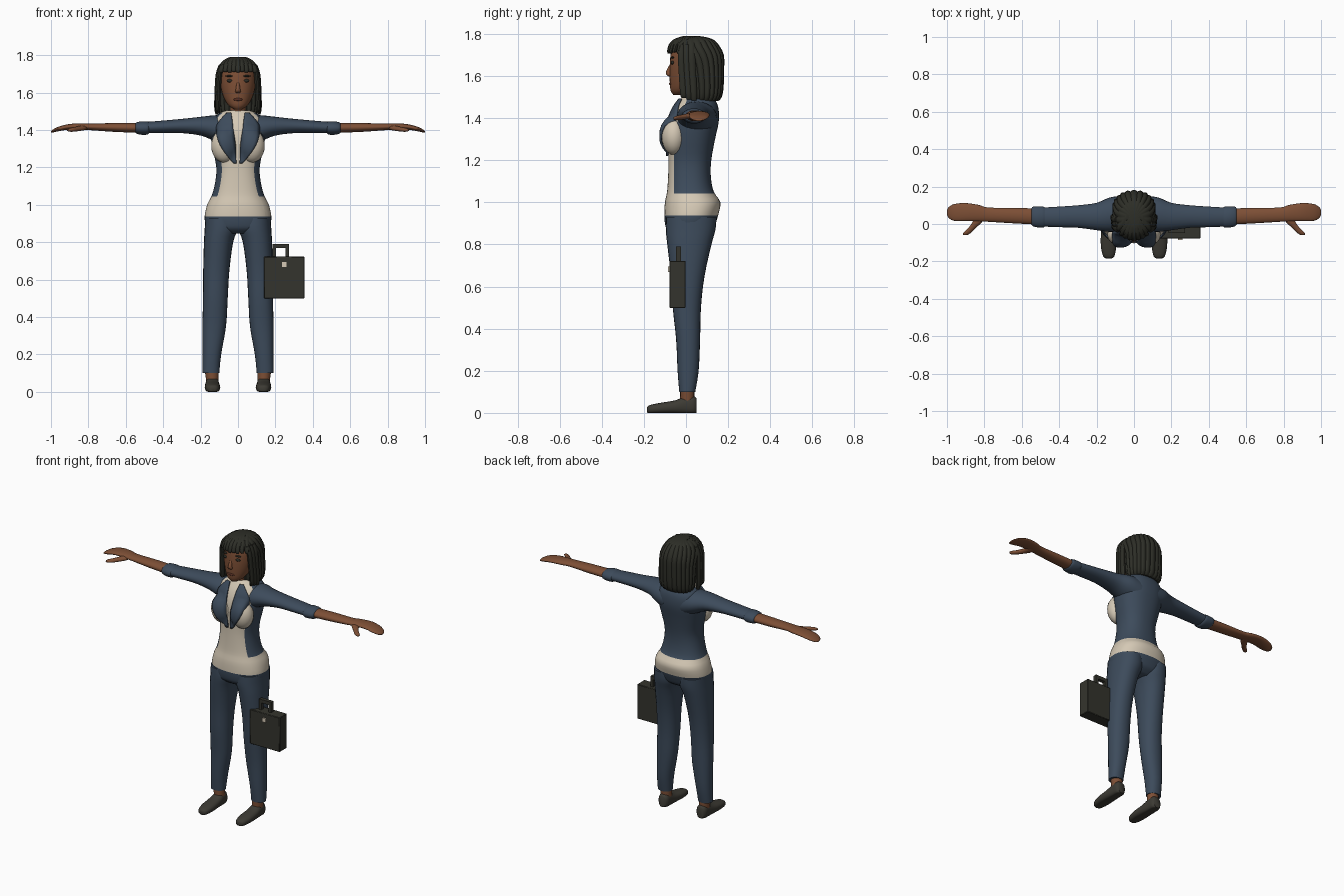
import bpy, bmesh, math
from mathutils import Vector
from mathutils.bvhtree import BVHTree

if "Cube" in bpy.data.objects:
    bpy.data.objects.remove(bpy.data.objects["Cube"])


def material(name, rgb):
    m = bpy.data.materials.new(name)
    m.diffuse_color = (*rgb, 1)
    m.use_nodes = True
    m.node_tree.nodes["Principled BSDF"].inputs["Base Color"].default_value = m.diffuse_color
    return m


SKIN = material("brown skin", (0.205, 0.078, 0.036))
BLUE = material("navy cloth", (0.046, 0.070, 0.105))
CREAM = material("cream cloth", (0.66, 0.58, 0.46))
HAIR = material("black hair", (0.026, 0.027, 0.020))
DARK = material("dark leather", (0.034, 0.034, 0.026))
SHOE = material("shoe leather", (0.046, 0.043, 0.034))
LIP = material("dark lips", (0.10, 0.030, 0.018))


def finish(name, bm, mats, angle=40):
    bmesh.ops.recalc_face_normals(bm, faces=bm.faces)
    me = bpy.data.meshes.new(name)
    bm.to_mesh(me)
    bm.free()
    for m in mats:
        me.materials.append(m)
    ob = bpy.data.objects.new(name, me)
    bpy.context.collection.objects.link(ob)
    bpy.ops.object.select_all(action='DESELECT')
    ob.select_set(True)
    bpy.context.view_layer.objects.active = ob
    bpy.ops.object.shade_smooth_by_angle(angle=math.radians(angle))
    return ob


def spline(rows, k):
    """Catmull-Rom interpolation of section rows."""
    out = []
    for i in range(len(rows) - 1):
        p = [rows[max(0, min(len(rows) - 1, i + j))] for j in (-1, 0, 1, 2)]
        for s in range(k):
            t = s / k
            out.append([b + 0.5 * t * (c - a + t * (2*a - 5*b + 4*c - d + t * (3*(b - c) + d - a)))
                        for a, b, c, d in zip(*p)])
    return out + [list(rows[-1])]


def loft(axis, rows, n=24, k=3, power=2.0, flutes=0, sx=1, floor=None):
    """Rows are (position on axis, centre u, centre v, radius u, radius v)."""
    bm = bmesh.new()
    rings = []
    for pos, cu, cv, ru, rv in spline(rows, k):
        ring = []
        for i in range(n):
            a = 2 * math.pi * i / n
            c, s = math.cos(a), math.sin(a)
            f = 1 + (0.07 * abs(math.sin(a * flutes / 2)) if flutes else 0)
            u = cu + f * ru * math.copysign(abs(c) ** (2 / power), c)
            v = cv + f * rv * math.copysign(abs(s) ** (2 / power), s)
            co = {'x': (pos, u, v), 'y': (u, pos, v), 'z': (u, v, pos)}[axis]
            z = co[2] if floor is None else max(co[2], floor)
            ring.append(bm.verts.new((co[0] * sx, co[1], z)))
        rings.append(ring)
    for r, q in zip(rings, rings[1:]):
        for i in range(n):
            bm.faces.new((r[i], r[(i + 1) % n], q[(i + 1) % n], q[i]))
    bm.faces.new(rings[0])
    bm.faces.new(rings[-1])
    return bm


def depth_rows(rows):
    """(z, half width, front y, back y) to loft rows."""
    return [(z, 0, (f + b) / 2, w, (b - f) / 2) for z, w, f, b in rows]


def ellipsoid(name, centre, radii, mat, seg=16):
    bm = bmesh.new()
    bmesh.ops.create_uvsphere(bm, u_segments=seg, v_segments=seg // 2, radius=1)
    bmesh.ops.scale(bm, vec=radii, verts=bm.verts)
    bmesh.ops.translate(bm, vec=centre, verts=bm.verts)
    return finish(name, bm, [mat], 80)


def box(name, lo, hi, mat, bevel=0.0):
    bm = bmesh.new()
    bmesh.ops.create_cube(bm, size=1)
    for v in bm.verts:
        v.co = [(l + h) / 2 + c * (h - l) for l, h, c in zip(lo, hi, v.co)]
    if bevel:
        bmesh.ops.bevel(bm, geom=bm.edges[:], offset=bevel, segments=1, affect='EDGES')
    return finish(name, bm, [mat])


# Torso: trouser top, shirt and jacket, cut along the cloth edges
bm = loft('z', depth_rows([
    (0.845, .12, -.06, .09), (0.87, .165, -.09, .125), (0.90, .175, -.10, .14),
    (0.94, .178, -.103, .153), (1.0, .165, -.10, .163), (1.05, .14, -.09, .132),
    (1.12, .122, -.085, .118), (1.2, .116, -.083, .12), (1.3, .135, -.085, .138),
    (1.38, .148, -.08, .155), (1.44, .142, -.06, .155), (1.48, .112, -.035, .142),
    (1.505, .065, -.015, .115)]), n=48, power=2.3)
cuts = [((0, 0, .937), (0, 0, 1)), ((0, 0, 1.043), (0, 0, 1)), ((0, 0, 1.49), (0, 0, 1)),
        ((0, -.056, 1.35), (0, 1, 0)), ((0, -.056, 1.35), (0, 1, -.45))]
for co, no in cuts:
    bmesh.ops.bisect_plane(bm, geom=bm.verts[:] + bm.edges[:] + bm.faces[:], plane_co=co, plane_no=no)
for f in bm.faces:
    c = f.calc_center_median()
    jacket = 1.043 < c.z < 1.49 and c.y > -.056 + max(0, c.z - 1.35) * .45
    f.material_index = 0 if c.z < .937 or jacket else 1
bm.normal_update()
trees = [BVHTree.FromBMesh(bm)]
finish("torso", bm, [BLUE, CREAM])

for side, sx in (("left", 1), ("right", -1)):
    # Bust
    bust = ellipsoid(side + "_bust", (.073 * sx, -.058, 1.315), (.07, .058, .09), CREAM, 24)
    tree_bm = bmesh.new()
    tree_bm.from_mesh(bust.data)
    trees.append(BVHTree.FromBMesh(tree_bm))
    tree_bm.free()

    # Lapel draped over shirt and bust
    bm = bmesh.new()
    grid = []
    for z, x0, x1 in spline([(1.49, .036, .058), (1.45, .03, .095), (1.41, .026, .115),
                             (1.34, .018, .105), (1.28, .013, .072), (1.22, .008, .022)], 3):
        row = []
        for j in range(6):
            x = (x0 + (x1 - x0) * j / 5) * sx
            hits = [t.ray_cast(Vector((x, -1, z)), Vector((0, 1, 0)))[0] for t in trees]
            y = min([h.y for h in hits if h] or [0])
            row.append(bm.verts.new((x, y - .007, z)))
        grid.append(row)
    for r, q in zip(grid, grid[1:]):
        for j in range(5):
            bm.faces.new((r[j], r[j + 1], q[j + 1], q[j]))
    lapel = finish(side + "_lapel", bm, [BLUE])
    mod = lapel.modifiers.new("thickness", 'SOLIDIFY')
    mod.thickness, mod.offset = .01, 0

    # Sleeve, rolled cuff, forearm with hand, thumb
    finish(side + "_sleeve", loft('x', [
        (.06, .055, 1.395, .095, .085), (.13, .05, 1.41, .092, .068), (.2, .04, 1.42, .073, .05),
        (.3, .04, 1.421, .06, .038), (.4, .038, 1.417, .055, .033), (.5, .037, 1.412, .05, .03)],
        sx=sx), [BLUE], 60)
    finish(side + "_cuff", loft('x', [
        (.475, .037, 1.412, .048, .029), (.485, .037, 1.41, .056, .035), (.515, .038, 1.41, .056, .036),
        (.54, .04, 1.41, .052, .031), (.548, .04, 1.41, .044, .026)], sx=sx), [BLUE], 60)
    finish(side + "_forearm_and_hand", loft('x', [
        (.52, .04, 1.411, .043, .026), (.65, .045, 1.413, .041, .024), (.78, .05, 1.416, .038, .018),
        (.83, .058, 1.418, .044, .017), (.9, .064, 1.417, .048, .015), (.96, .062, 1.405, .045, .012),
        (.99, .061, 1.394, .03, .008), (1.0, .061, 1.39, .012, .004)], sx=sx), [SKIN], 60)
    finish(side + "_thumb", loft('y', [
        (.06, .82, 1.413, .025, .012), (.015, .835, 1.41, .026, .013), (-.02, .865, 1.404, .02, .012),
        (-.048, .893, 1.40, .02, .01), (-.06, .902, 1.398, .01, .005)], n=16, sx=sx), [SKIN], 60)

    # Trouser leg, ankle, shoe
    finish(side + "_trouser_leg", loft('z', [
        (.10, .145, .006, .045, .038), (.2, .14, .01, .05, .05), (.35, .127, .01, .063, .057),
        (.5, .121, .004, .066, .067), (.65, .116, .008, .07, .08), (.8, .104, .016, .078, .105),
        (.87, .09, .022, .088, .118), (.93, .09, .025, .085, .12)], power=2.2, sx=sx), [BLUE], 60)
    finish(side + "_ankle", loft('z', [
        (.05, .137, .006, .032, .033), (.11, .14, .006, .037, .034)], n=16, k=1, sx=sx), [SKIN])
    finish(side + "_shoe", loft('y', [
        (-.185, .134, .014, .012, .012), (-.172, .135, .017, .03, .02), (-.12, .136, .022, .041, .026),
        (-.05, .137, .028, .04, .032), (0, .137, .036, .036, .044), (.035, .137, .036, .034, .044),
        (.05, .137, .034, .024, .035)], power=2.4, sx=sx, floor=0), [SHOE], 50)

    # Eye, brow, face-framing lock
    ellipsoid(side + "_eye", (.043 * sx, -.064, 1.663), (.018, .008, .009), HAIR)
    ellipsoid(side + "_brow", (.045 * sx, -.064, 1.688), (.022, .008, .005), HAIR)
    for i in range(3):
        y = -.022 + .024 * i
        finish(side + "_side_lock", loft('z', [
            (1.495 - .006 * i, .104 + .004 * i, y + .012, .008, .012), (1.52, .108 + .003 * i, y + .01, .013, .017),
            (1.62, .104 + .004 * i, y + .004, .013, .018), (1.70, .098 + .004 * i, y, .013, .018),
            (1.75, .082 + .004 * i, y, .012, .016)], n=10, sx=sx), [HAIR])

# Neck, head, nose, mouth
finish("neck", loft('z', depth_rows([(1.46, .05, -.015, .09), (1.51, .044, -.02, .08),
                                     (1.58, .045, -.02, .08)])), [SKIN])
finish("head", loft('z', depth_rows([
    (1.51, .02, -.06, -.01), (1.53, .05, -.073, .03), (1.57, .075, -.077, .08), (1.62, .09, -.078, .11),
    (1.67, .097, -.076, .13), (1.72, .094, -.068, .14), (1.77, .055, -.03, .1)]), n=32), [SKIN], 60)
finish("nose", loft('z', [(1.655, 0, -.071, .007, .006), (1.62, 0, -.081, .012, .014),
                          (1.605, 0, -.08, .015, .012), (1.597, 0, -.075, .008, .005)], n=12), [SKIN], 60)
ellipsoid("mouth", (0, -.073, 1.563), (.025, .008, .008), LIP)

# Hair: fluted bob and fringe
finish("hair", loft('z', depth_rows([
    (1.48, .09, .02, .148), (1.50, .103, .01, .165), (1.55, .109, .005, .173), (1.65, .108, -.015, .175),
    (1.70, .107, -.045, .172), (1.74, .097, -.068, .153), (1.77, .076, -.055, .128),
    (1.785, .045, -.02, .09), (1.79, .015, .01, .05)]), n=132, k=2, flutes=22, power=2.2), [HAIR], 35)
for i in range(9):
    t = (i - 4) / 4
    x, back = .088 * t, .045 * t * t
    finish("fringe_strand", loft('z', [
        (1.707 + .004 * (i % 2), x * 1.02, -.082 + back, .008, .005), (1.72, x, -.08 + back, .014, .01),
        (1.75, x * .9, -.07 + back, .014, .012), (1.775, x * .7, -.045 + back, .012, .012),
        (1.789, x * .4, -.005 + back, .01, .012)], n=10), [HAIR])

# Briefcase with handle and clasp
box("briefcase", (.14, -.078, .498), (.355, -.002, .722), DARK, .003)
for x in (.185, .255):
    box("handle_post", (x, -.048, .715), (x + .017, -.024, .79), DARK)
box("handle_grip", (.185, -.048, .768), (.272, -.024, .79), DARK)
box("clasp", (.235, -.086, .668), (.26, -.077, .694), CREAM)
